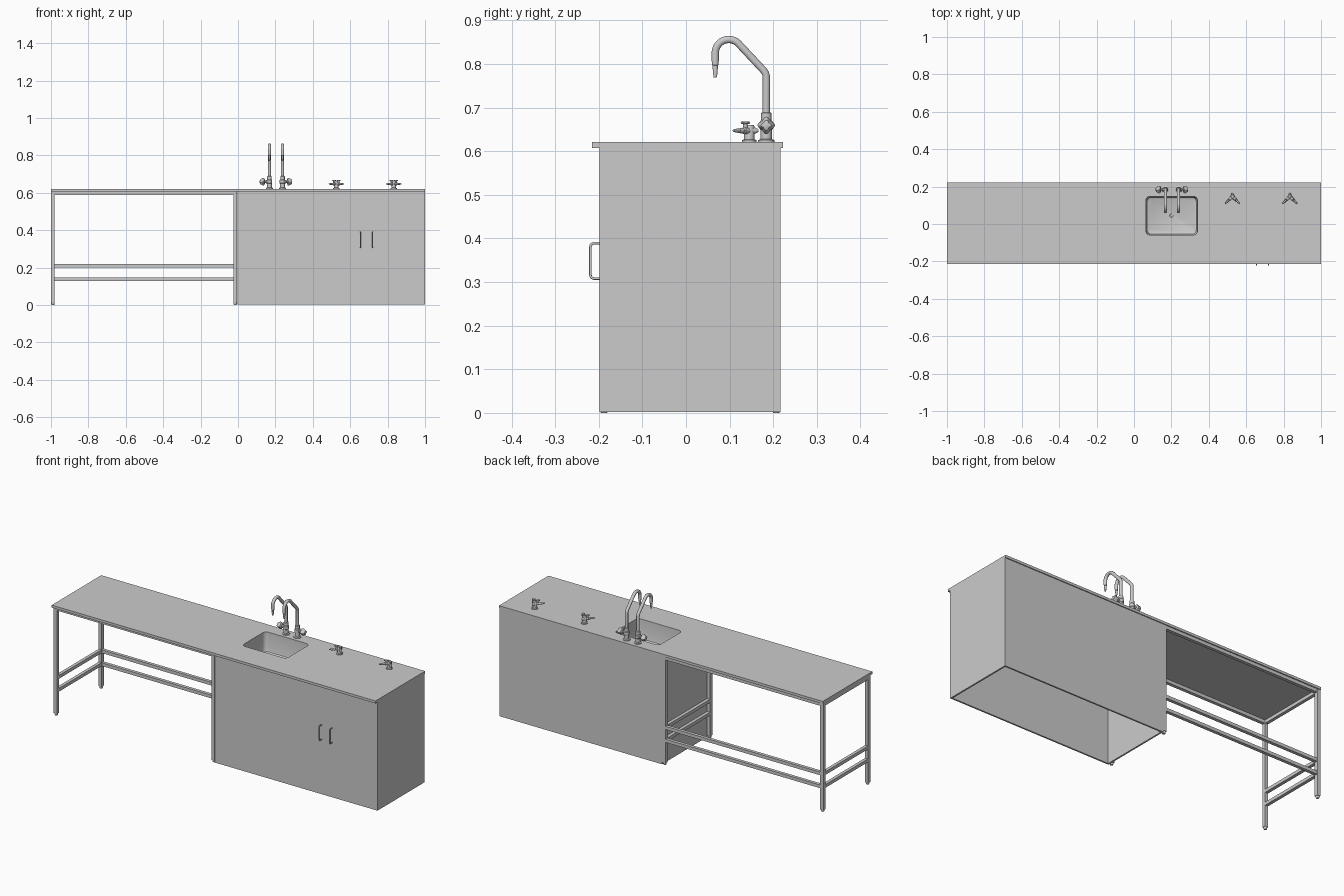
import bpy, bmesh, math
from mathutils import Vector

if "Cube" in bpy.data.objects:
    bpy.data.objects.remove(bpy.data.objects["Cube"])


def finish(bm, name, smooth=False):
    bmesh.ops.recalc_face_normals(bm, faces=bm.faces)
    me = bpy.data.meshes.new(name)
    bm.to_mesh(me)
    bm.free()
    ob = bpy.data.objects.new(name, me)
    bpy.context.collection.objects.link(ob)
    bpy.ops.object.select_all(action='DESELECT')
    ob.select_set(True)
    bpy.context.view_layer.objects.active = ob
    if smooth:
        bpy.ops.object.shade_smooth_by_angle(angle=math.radians(35))
    return ob


def box(name, lo, hi):
    bm = bmesh.new()
    bmesh.ops.create_cube(bm, size=1)
    for v in bm.verts:
        v.co = [lo[i] + (v.co[i] + 0.5) * (hi[i] - lo[i]) for i in range(3)]
    return finish(bm, name)


def loft(name, rings, cap_start=True, cap_end=True, smooth=True):
    bm = bmesh.new()
    loops = [[bm.verts.new(p) for p in r] for r in rings]
    n = len(loops[0])
    for a, b in zip(loops, loops[1:]):
        for i in range(n):
            bm.faces.new((a[i], a[(i + 1) % n], b[(i + 1) % n], b[i]))
    if cap_start:
        bm.faces.new(loops[0])
    if cap_end:
        bm.faces.new(loops[-1])
    return finish(bm, name, smooth)


def lathe(name, profile, origin, axis=(0, 0, 1), seg=20, lobes=0.0):
    """Revolve (radius, height) pairs round an axis; lobes makes a four-lobed grip."""
    q = Vector(axis).to_track_quat('Z', 'Y')
    rings = []
    for r, h in profile:
        ring = []
        for i in range(seg):
            a = math.tau * i / seg
            k = r * (1 + lobes * math.cos(4 * a))
            ring.append(Vector(origin) + q @ Vector((k * math.cos(a), k * math.sin(a), h)))
        rings.append(ring)
    return loft(name, rings)


def tube(name, pts, r):
    cu = bpy.data.curves.new(name, 'CURVE')
    cu.dimensions = '3D'
    cu.bevel_depth, cu.bevel_resolution, cu.use_fill_caps = r, 3, True
    sp = cu.splines.new('POLY')
    sp.points.add(len(pts) - 1)
    for p, co in zip(sp.points, pts):
        p.co = (*co, 1)
    ob = bpy.data.objects.new(name, cu)
    bpy.context.collection.objects.link(ob)
    bpy.ops.object.select_all(action='DESELECT')
    ob.select_set(True)
    bpy.context.view_layer.objects.active = ob
    bpy.ops.object.convert(target='MESH')
    bpy.ops.object.shade_smooth_by_angle(angle=math.radians(50))


def arc(x, cy, cz, r, a0, a1, n):
    return [(x, cy + r * math.cos(math.radians(a0 + (a1 - a0) * i / n)),
             cz + r * math.sin(math.radians(a0 + (a1 - a0) * i / n))) for i in range(n + 1)]


def rounded_rect(z, inset, rad=0.022):
    x0, x1, y0, y1 = 0.064 + inset, 0.339 - inset, -0.059 + inset, 0.148 - inset
    pts = []
    for k, (cx, cy) in enumerate([(x1 - rad, y1 - rad), (x0 + rad, y1 - rad),
                                  (x0 + rad, y0 + rad), (x1 - rad, y0 + rad)]):
        for i in range(7):
            a = math.pi / 2 * (k + i / 6)
            pts.append(Vector((cx + rad * math.cos(a), cy + rad * math.sin(a), z)))
    return pts


TOP, UNDER = 0.621, 0.607
F, B = -0.198, 0.217          # front and back of cabinet and frame

# Worktop with the sink opening cut through
worktop = box("worktop", (-1, -0.215, UNDER), (1, 0.222, TOP))
cutter = loft("sink_cutter", [rounded_rect(0.58, 0), rounded_rect(0.65, 0)])
cutter.hide_render = True
bpy.context.view_layer.objects.active = worktop
mod = worktop.modifiers.new("sink_hole", 'BOOLEAN')
mod.object, mod.operation, mod.solver = cutter, 'DIFFERENCE', 'EXACT'
bpy.ops.object.modifier_apply(modifier=mod.name)
bpy.data.objects.remove(cutter)

# Sink basin: one skin going down inside, back up outside
inner = [(TOP, 0.0), (0.525, 0.003), (0.515, 0.006), (0.510, 0.014)]
outer = [(0.506, 0.014), (0.513, 0.003), (0.525, -0.001), (UNDER, -0.004)]
loft("sink_basin", [rounded_rect(z, i) for z, i in inner])
bpy.context.object.data.polygons[0].select = False
me = bpy.context.object.data
bm = bmesh.new()
bm.from_mesh(me)
bm.faces.ensure_lookup_table()
lids = [f for f in bm.faces if all(abs(v.co.z - TOP) < 1e-5 for v in f.verts)]
bmesh.ops.delete(bm, geom=lids, context='FACES')     # open top
bmesh.ops.reverse_faces(bm, faces=bm.faces)          # face into the bowl
bm.to_mesh(me)
bm.free()
loft("sink_underside", [rounded_rect(z, i) for z, i in outer], cap_end=False)
lathe("sink_drain", [(0.014, 0), (0.014, 0.002), (0.010, 0.002), (0.009, 0.001)], (0.2, 0.045, 0.51))

# Cabinet: open-bottomed shell of four panels
T = 0.009
box("cabinet_front", (-0.004, F, 0.002), (1, F + T, UNDER))
box("cabinet_back", (-0.004, B - T, 0.002), (1, B, UNDER))
box("cabinet_left_side", (-0.004, F + T, 0.002), (-0.004 + T, B - T, UNDER))
box("cabinet_right_side", (1 - T, F + T, 0.002), (1, B - T, UNDER))

# Door handles
for side, x in (("left", 0.654), ("right", 0.72)):
    path = ([(x, F + 0.002, 0.308)] + arc(x, -0.211, 0.316, 0.008, 270, 180, 4)
            + arc(x, -0.211, 0.381, 0.008, 180, 90, 4) + [(x, F + 0.002, 0.389)])
    tube(side + "_door_handle", path, 0.003)

# Table frame: legs with feet, top rails, paired lower rails
W = 0.02
XL, XR = -1.0, -0.025
for sx, x in (("left", XL), ("right", XR)):
    for sy, y in (("front", F), ("back", B - W)):
        box(f"{sy}_{sx}_leg", (x, y, 0.012), (x + W, y + W, UNDER))
        lathe(f"{sy}_{sx}_foot", [(0.007, 0), (0.009, 0.004), (0.009, 0.012)],
              (x + W / 2, y + W / 2, 0), seg=12)
    for nm, z0, z1 in (("top", 0.589, UNDER), ("upper", 0.201, 0.219), ("lower", 0.129, 0.147)):
        box(f"{sx}_{nm}_side_rail", (x + 0.001, F + W, z0), (x + W - 0.001, B - W, z1))
for nm, y, z0, z1 in (("front_top", F, 0.589, UNDER), ("back_top", B - W, 0.589, UNDER),
                      ("back_upper", B - W, 0.201, 0.219), ("back_lower", B - W, 0.129, 0.147)):
    box(nm + "_rail", (XL + W, y + 0.001, z0), (XR, y + W - 0.001, z1))

# Pair of swan-neck taps with outward-facing grips
for side, x, d in (("left", 0.168, -1), ("right", 0.238, 1)):
    y = 0.184
    lathe(side + "_tap_body", [(0.019, 0), (0.019, 0.004), (0.013, 0.007), (0.013, 0.028),
                               (0.015, 0.030), (0.015, 0.046), (0.012, 0.050), (0.012, 0.066),
                               (0.009, 0.068)], (x, y, TOP))
    neck = ([(x, y, 0.68), (x, y, 0.772), (x, y - 0.002, 0.779), (x, y - 0.007, 0.786)]
            + arc(x, 0.098, 0.825, 0.031, 45, 180, 14) + [(x, 0.067, 0.805)])
    tube(side + "_tap_neck", neck, 0.0088)
    lathe(side + "_tap_nozzle", [(0.0075, 0), (0.0075, 0.008), (0.006, 0.010), (0.0065, 0.014),
                                 (0.005, 0.024), (0.0055, 0.026), (0.0035, 0.037)],
          (x, 0.067, 0.806), (0, 0, -1), 14)
    lathe(side + "_tap_stem", [(0.009, 0), (0.009, 0.018), (0.006, 0.020), (0.006, 0.028)],
          (x, y, 0.659), (d, 0, 0))
    lathe(side + "_tap_grip", [(0.009, 0.024), (0.016, 0.028), (0.017, 0.036), (0.014, 0.042),
                               (0.010, 0.050), (0.006, 0.052)], (x, y, 0.659), (d, 0, 0), 32, 0.18)

# Gas taps: post with two splayed ribbed outlets and levers
for side, x in (("left", 0.526), ("right", 0.833)):
    y = 0.145
    lathe(side + "_gas_tap_post", [(0.017, 0), (0.017, 0.004), (0.012, 0.006), (0.012, 0.036),
                                   (0.010, 0.039)], (x, y, TOP))
    for nm, s in (("left", -1), ("right", 1)):
        ax = Vector((s, -1, 0)).normalized()
        lathe(f"{side}_gas_tap_{nm}_outlet",
              [(0.008, 0), (0.008, 0.022), (0.0055, 0.024), (0.0065, 0.030), (0.0045, 0.036),
               (0.0055, 0.038), (0.003, 0.055)], (x, y + 0.003, 0.647), ax, 14)
        c = Vector((x, y + 0.003, 0.647)) + ax * 0.017
        lathe(f"{side}_gas_tap_{nm}_spindle", [(0.005, 0), (0.005, 0.015), (0.008, 0.016),
                                               (0.008, 0.020), (0.006, 0.021)], c, seg=14)
        lever = Vector((s, 1, 0)).normalized()
        tube(f"{side}_gas_tap_{nm}_lever", [c + Vector((0, 0, 0.018)) - ax * 0.012,
                                            c + Vector((0, 0, 0.018)) + ax * 0.012], 0.003)
    lathe(side + "_gas_tap_back", [(0.009, 0), (0.008, 0.012), (0.003, 0.021)],
          (x, y, 0.647), (0, 1, 0), 14)
